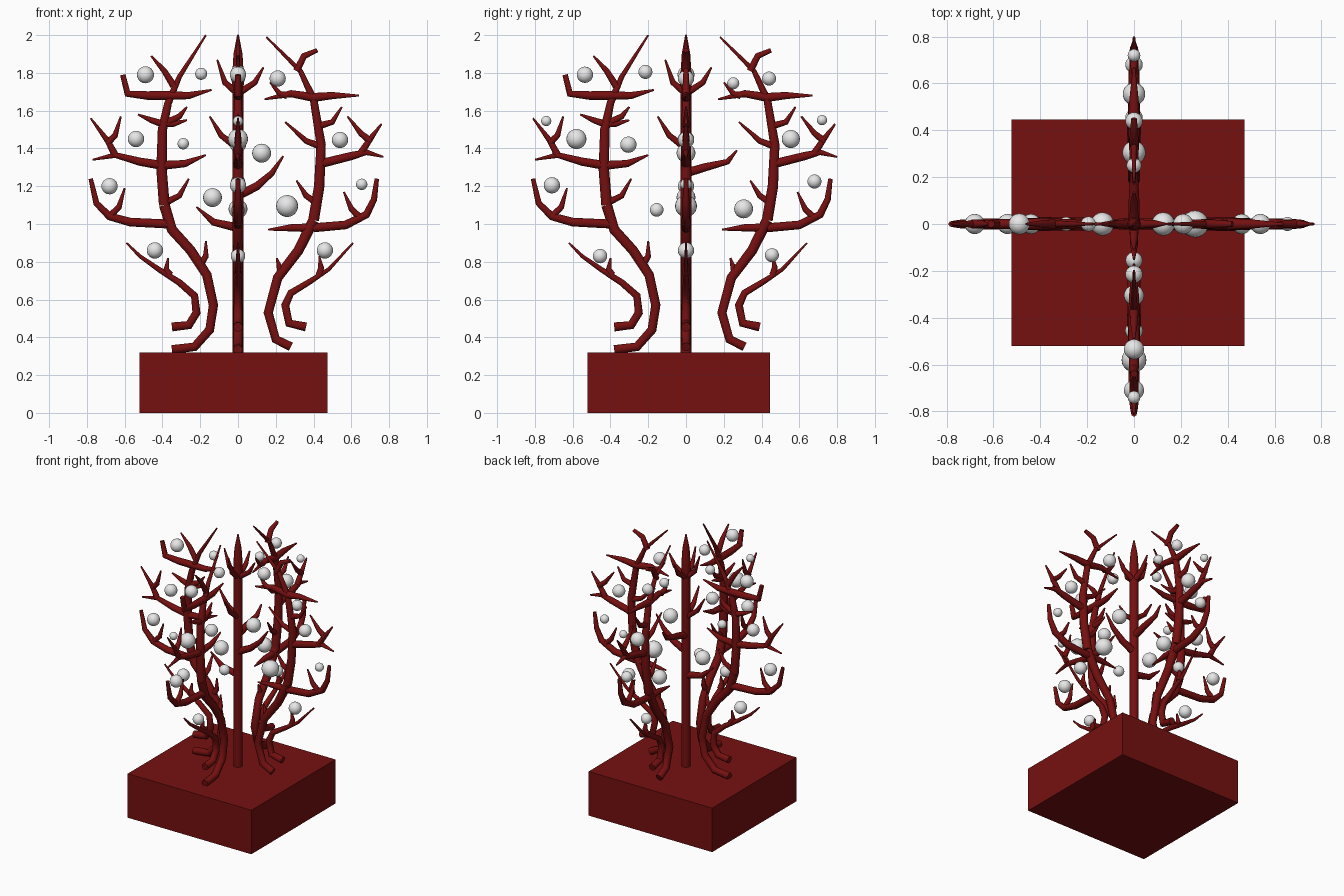
import bpy
from math import radians

cube = bpy.data.objects.get("Cube")
if cube:
    bpy.data.objects.remove(cube, do_unlink=True)


def make_material(name, colour):
    mat = bpy.data.materials.new(name)
    mat.use_nodes = True
    mat.diffuse_color = colour
    bsdf = next(n for n in mat.node_tree.nodes if n.type == 'BSDF_PRINCIPLED')
    bsdf.inputs["Base Color"].default_value = colour
    return mat


red = make_material("dark red", (.18, .005, .005, 1))
white = make_material("pearl white", (.8, .8, .8, 1))

THICK, MEDIUM, THIN = .03, .025, .02
BLUNT, POINTED = .02, .005


def smooth(obj):
    bpy.ops.object.select_all(action='DESELECT')
    obj.select_set(True)
    bpy.context.view_layer.objects.active = obj
    bpy.ops.object.shade_smooth_by_angle(angle=radians(50))


def limb(path, start=THIN, tip=POINTED):
    """A tapered limb drawn flat as (across, height) points."""
    return path, start, tip


def tree(name, limbs, place):
    """Sweep every limb into one mesh; place maps (across, height) to 3D."""
    curve = bpy.data.curves.new(name, 'CURVE')
    curve.dimensions = '3D'
    curve.bevel_depth = 1
    curve.bevel_resolution = 3
    curve.use_fill_caps = True
    for path, start, tip in limbs:
        spline = curve.splines.new('POLY')
        spline.points.add(len(path) - 1)
        for i, (point, (u, z)) in enumerate(zip(spline.points, path)):
            t = i / (len(path) - 1)
            point.co = (*place(u, z), 1)
            point.radius = start + (tip - start) * t ** 2
    obj = bpy.data.objects.new(name, curve)
    bpy.context.collection.objects.link(obj)
    bpy.ops.object.select_all(action='DESELECT')
    obj.select_set(True)
    bpy.context.view_layer.objects.active = obj
    bpy.ops.object.convert(target='MESH')
    obj = bpy.context.view_layer.objects.active
    obj.data.materials.clear()
    obj.data.materials.append(red)
    smooth(obj)


def pearls(name, spots, place):
    for u, z, r in spots:
        bpy.ops.mesh.primitive_uv_sphere_add(segments=20, ring_count=12, radius=r,
                                             location=place(u, z))
        obj = bpy.context.object
        obj.name = name
        obj.data.materials.append(white)
        smooth(obj)


# Tree on the negative side of each plane
negative_tree = [
    # main stem, in a lower and an upper run
    limb([(-.35, .335), (-.23, .35), (-.15, .44), (-.13, .57), (-.165, .73),
          (-.25, .86), (-.35, .97), (-.39, 1.1)], MEDIUM, THICK),
    limb([(-.39, 1.1), (-.405, 1.29), (-.4, 1.5), (-.37, 1.64), (-.31, 1.78),
          (-.17, 2)], THICK),
    limb([(-.19, .8), (-.17, .83), (-.17, .91)]),
    # curling low limb
    limb([(-.35, .455), (-.26, .465), (-.22, .53), (-.23, .62), (-.31, .69),
          (-.42, .76), (-.52, .83), (-.59, .9)], MEDIUM),
    limb([(-.36, .73), (-.38, .76), (-.37, .82)]),
    # hooked side limb
    limb([(-.37, 1), (-.57, 1.01), (-.68, 1.04), (-.75, 1.11), (-.78, 1.24)], MEDIUM, .012),
    limb([(-.68, 1.04), (-.63, 1.09), (-.6, 1.19)]),
    limb([(-.39, 1.11), (-.31, 1.15), (-.26, 1.24)]),
    # forked side limb
    limb([(-.4, 1.31), (-.52, 1.33), (-.65, 1.365), (-.77, 1.34)], MEDIUM),
    limb([(-.4, 1.31), (-.28, 1.32), (-.17, 1.365)], MEDIUM),
    limb([(-.65, 1.365), (-.69, 1.44), (-.78, 1.56)]),
    limb([(-.69, 1.43), (-.65, 1.47), (-.62, 1.57)]),
    # upper limbs and twigs
    limb([(-.4, 1.53), (-.46, 1.55), (-.53, 1.58)]),
    limb([(-.4, 1.53), (-.34, 1.53), (-.27, 1.55)]),
    limb([(-.37, 1.54), (-.31, 1.57), (-.27, 1.62)]),
    limb([(-.38, 1.68), (-.48, 1.68), (-.585, 1.69), (-.61, 1.79)], MEDIUM, .015),
    limb([(-.38, 1.68), (-.26, 1.68), (-.14, 1.71)], MEDIUM),
    limb([(-.34, 1.73), (-.39, 1.81), (-.46, 1.89)]),
]

# Tree on the positive side of each plane
positive_tree = [
    limb([(.28, .35), (.2, .39), (.16, .53), (.21, .715), (.32, .86), (.4, 1.02)],
         MEDIUM, THICK),
    limb([(.4, 1.02), (.43, 1.2), (.44, 1.42), (.4, 1.66), (.33, 1.81), (.15, 1.99)], THICK),
    limb([(.23, .74), (.22, .77), (.205, .82)]),
    # curling low limb
    limb([(.36, .455), (.27, .475), (.25, .57), (.28, .635), (.38, .695), (.48, .76),
          (.61, .9)], MEDIUM),
    limb([(.43, .73), (.44, .77), (.43, .83)]),
    # hooked side limb
    limb([(.4, .98), (.28, .98), (.16, .97)], MEDIUM),
    limb([(.4, .98), (.57, .995), (.68, 1.05), (.72, 1.13), (.735, 1.24)], MEDIUM, .012),
    limb([(.65, 1.03), (.6, 1.08), (.56, 1.17)]),
    limb([(.42, 1.11), (.36, 1.15), (.31, 1.23)]),
    # forked side limb
    limb([(.44, 1.32), (.6, 1.36), (.68, 1.38), (.77, 1.355)], MEDIUM),
    limb([(.65, 1.375), (.7, 1.45), (.76, 1.53)]),
    limb([(.7, 1.44), (.65, 1.48), (.58, 1.57)]),
    # upper limbs and twigs
    limb([(.44, 1.41), (.36, 1.44), (.25, 1.54)]),
    limb([(.43, 1.52), (.5, 1.54), (.55, 1.62)]),
    limb([(.4, 1.67), (.28, 1.69), (.14, 1.66)], MEDIUM),
    limb([(.4, 1.67), (.5, 1.68), (.64, 1.68)], MEDIUM),
    limb([(.26, 1.68), (.22, 1.69), (.17, 1.75)]),
    limb([(.31, 1.81), (.35, 1.89), (.42, 1.92)], THIN, .012),
]

# Twigs of the centre trunk shared by both planes
crown_twigs = [
    limb([(0, 1.4), (-.09, 1.47), (-.15, 1.57)]),
    limb([(0, 1.69), (.09, 1.75), (.135, 1.83)]),
    limb([(0, 1.69), (-.07, 1.75), (-.11, 1.87)]),
]


def across_x(u, z):
    return (u, 0, z)


def across_y(u, z):
    return (0, u, z)


def spread_y(u, z):
    """Side trees of the second plane stand a little further out."""
    return (0, u + (.03 if u > 0 else -.03), z)


tree("left_tree", positive_tree, across_x)
tree("right_tree", negative_tree, across_x)
tree("back_tree", positive_tree, spread_y)
tree("front_tree", negative_tree, spread_y)

# Straight trunk in the middle
tree("centre_trunk", [limb([(0, .31), (0, 1.2), (0, 1.8)], THICK, THICK),
                      limb([(0, 1.8), (0, 1.9), (0, 2)], THICK)], across_x)
tree("centre_twigs_across", crown_twigs + [
    limb([(0, 1.15), (.1, 1.2), (.18, 1.27), (.24, 1.36)], MEDIUM),
    limb([(0, .98), (-.13, 1.01), (-.22, 1.09)], MEDIUM)], across_x)
tree("centre_twigs_along", crown_twigs + [
    limb([(0, 1.27), (.1, 1.3), (.22, 1.33), (.27, 1.39)], MEDIUM)], across_y)

# Pearls hanging in the two planes
pearls("pearl_across", [
    (-.49, 1.79, .045), (-.195, 1.795, .032), (-.54, 1.45, .043), (-.29, 1.425, .03),
    (-.68, 1.2, .043), (-.44, .86, .043), (-.135, 1.14, .05), (.125, 1.375, .05),
    (.26, 1.095, .058), (.21, 1.77, .043), (.54, 1.445, .043), (.655, 1.21, .03),
    (.46, .86, .043)], across_x)
pearls("pearl_along", [
    (-.535, 1.79, .043), (-.215, 1.805, .037), (-.58, 1.45, .053), (-.305, 1.42, .043),
    (-.71, 1.205, .043), (-.455, .83, .038), (-.155, 1.075, .036), (-.74, 1.545, .027),
    (.305, 1.08, .05), (.25, 1.745, .032), (.44, 1.77, .037), (.555, 1.45, .048),
    (.72, 1.55, .027), (.68, 1.225, .037), (.455, .835, .037)], across_y)

# Square plinth
bpy.ops.mesh.primitive_cube_add(size=1, location=(-.025, -.038, .16))
plinth = bpy.context.object
plinth.name = "plinth"
plinth.scale = (.995, .967, .32)
plinth.data.materials.append(red)
